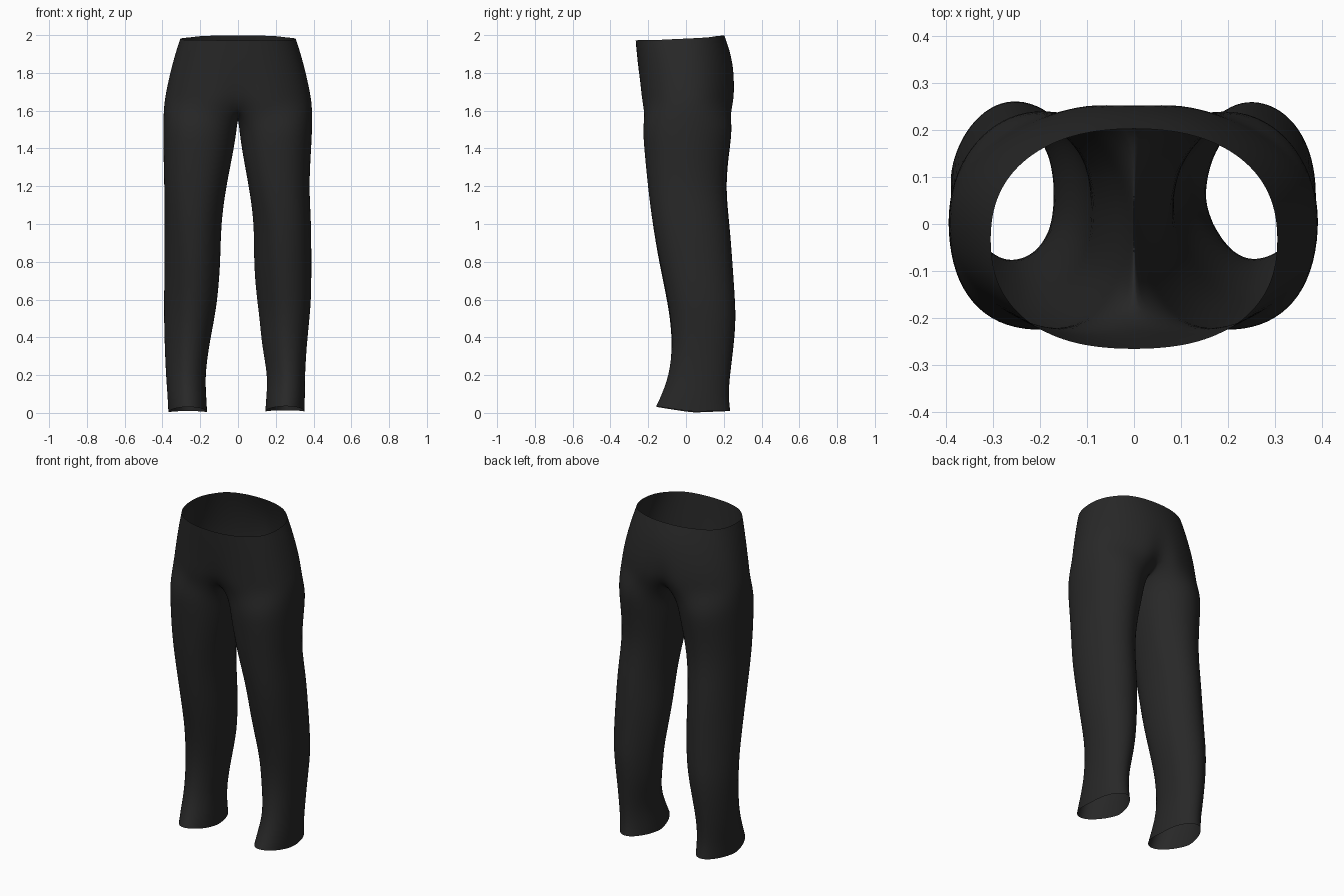
import bpy, bmesh, math

if "Cube" in bpy.data.objects:
    bpy.data.objects.remove(bpy.data.objects["Cube"])

# torso rows: z, half width, front y, back y, back roundness
TORSO = [(1.985, .308, -.268, .205, .88), (1.90, .335, -.262, .240, 1.0), (1.79, .364, -.253, .260, 1.05),
         (1.70, .383, -.247, .266, 1.05), (1.63, .395, -.242, .263, 1.03)]
# leg rows: z, inner x, outer x, front y, back y
RIGHT = [(1.52, .004, .397, -.235, .252), (1.40, .018, .391, -.225, .234), (1.20, .057, .378, -.206, .208),
         (1.00, .086, .391, -.180, .233), (.80, .082, .391, -.143, .250), (.62, .097, .391, -.105, .260),
         (.50, .114, .381, -.084, .267), (.36, .125, .366, -.074, .255), (.20, .157, .356, -.092, .235),
         (.09, .150, .356, -.135, .228), (.006, .144, .354, -.162, .238)]
LEFT = [(1.52, .004, .400, -.235, .252), (1.40, .020, .399, -.225, .236), (1.20, .062, .393, -.206, .212),
        (1.00, .090, .391, -.181, .235), (.80, .092, .394, -.147, .250), (.62, .106, .394, -.109, .262),
        (.50, .124, .395, -.088, .268), (.36, .152, .391, -.076, .257), (.20, .174, .384, -.090, .236),
        (.09, .168, .375, -.132, .228), (.002, .163, .371, -.160, .238)]
# seam between the legs, from back to front: y, z
CROTCH = [(.15, 1.59), (.08, 1.565), (0, 1.555), (-.08, 1.565), (-.15, 1.595)]
M, SPREAD = 15, math.radians(145)


def soft(v, p):
    return math.copysign(abs(v) ** p, v)


def corner(z, left, front):
    """Roundness of one quarter of a leg ring; the lower legs are twisted."""
    t = min(1, max(0, (1.2 - z) / .5))
    thigh = .87 if front else 1.0
    if front:
        shin = 1.3 if left else .9
        if z < .15:
            shin = 1.12 if left else .92
    else:
        shin = 1.1 if left else .95
    return thigh + (shin - thigh) * t


def build_half(bm, side, legs):
    rings = []
    # open half rings of the seat, running front centre -> side -> back centre
    for r, (z, w, yf, yb, back) in enumerate(TORSO):
        ring = []
        for i in range(M):
            a = math.pi * (i / (M - 1) - .5)
            p = back if a > 0 else .85
            x = 0 if i in (0, M - 1) else w * soft(math.cos(a), p)
            y = (yf + yb) / 2 + (yb - yf) / 2 * soft(math.sin(a), min(p, .95))
            if i in (0, M - 1):
                y *= 1 - (0, 0, .02, .07, .16)[r]          # centre crease
            dz = .013 * math.sin(a) if r == 0 else 0       # tilted waist
            if r == 0 and abs(a) < .8:
                dz -= .005
            ring.append(bm.verts.new((side * x, y, z + dz)))
        rings.append(ring)
    for a, b in zip(rings, rings[1:]):
        for i in range(M - 1):
            bm.faces.new((a[i], a[i + 1], b[i + 1], b[i]))

    # close the last ring along the crotch seam, then go down the leg
    prev = rings[-1] + [bm.verts.new((0, y, z)) for y, z in CROTCH]
    n, k = len(prev), len(CROTCH)
    angles = [SPREAD * (2 * i / (M - 1) - 1) for i in range(M)]
    angles += [SPREAD + (2 * math.pi - 2 * SPREAD) * (j + 1) / (k + 1) for j in range(k)]
    for z, xi, xo, yf, yb in legs:
        ring = []
        for a in angles:
            c, s = math.cos(a), math.sin(a)
            p = corner(z, side * c < 0, s < 0)
            x = (xi + xo) / 2 + (xo - xi) / 2 * soft(c, p)
            y = (yf + yb) / 2 + (yb - yf) / 2 * soft(s, p)
            dz = .03 * max(0, -s) + .008 * max(0, s) if z < .05 else 0   # wavy hem
            ring.append(bm.verts.new((side * x, y, z + dz)))
        for i in range(n):
            j = (i + 1) % n
            bm.faces.new((prev[i], prev[j], ring[j], ring[i]))
        prev = ring


# trousers: one open cloth shell
bm = bmesh.new()
build_half(bm, 1, RIGHT)
build_half(bm, -1, LEFT)
bmesh.ops.remove_doubles(bm, verts=[v for v in bm.verts if abs(v.co.x) < 1e-6], dist=.0005)
bmesh.ops.recalc_face_normals(bm, faces=bm.faces)
# make sure the cloth faces outward
test = max(bm.faces, key=lambda f: f.calc_center_median().x)
if test.normal.x < 0:
    bmesh.ops.reverse_faces(bm, faces=bm.faces)
for f in bm.faces:
    f.smooth = True
mesh = bpy.data.meshes.new("trousers")
bm.to_mesh(mesh)
bm.free()
trousers = bpy.data.objects.new("trousers", mesh)
bpy.context.collection.objects.link(trousers)

# charcoal cloth
cloth = bpy.data.materials.new("charcoal cloth")
cloth.diffuse_color = (.021, .021, .021, 1)
cloth.use_nodes = True
cloth.node_tree.nodes["Principled BSDF"].inputs["Base Color"].default_value = cloth.diffuse_color
mesh.materials.append(cloth)

sub = trousers.modifiers.new("smooth cloth", 'SUBSURF')
sub.levels = sub.render_levels = 2
